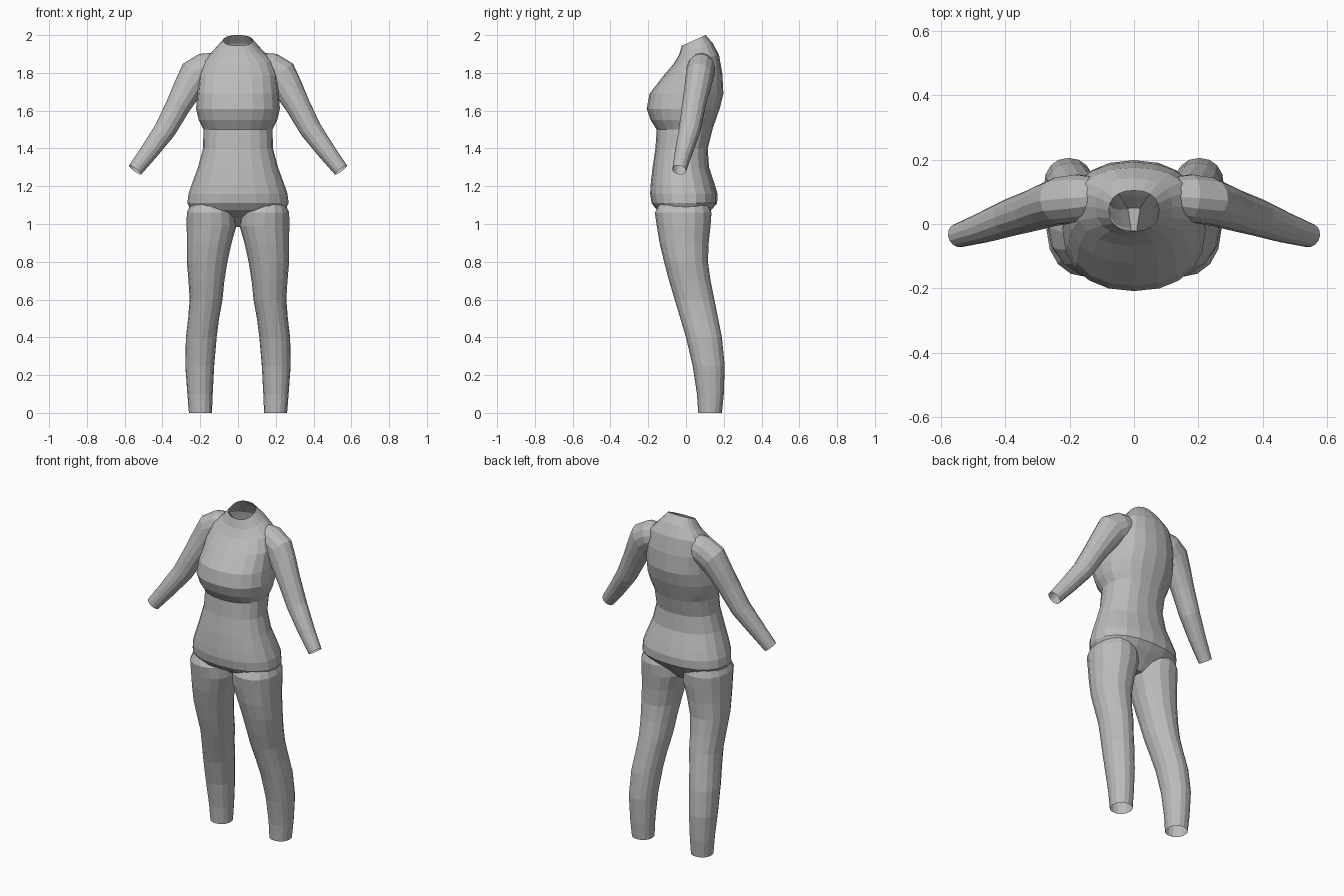
import bpy, bmesh, math
from mathutils import Vector

if "Cube" in bpy.data.objects:
    bpy.data.objects.remove(bpy.data.objects["Cube"])

grey = bpy.data.materials.new("plain grey")
grey.use_nodes = True
COLOUR = (0.5, 0.5, 0.5, 1)
grey.diffuse_color = COLOUR
grey.node_tree.nodes["Principled BSDF"].inputs["Base Color"].default_value = COLOUR


def loft(name, rings):
    """Closed solid skinned through rings of points."""
    bm = bmesh.new()
    loops = [[bm.verts.new(p) for p in ring] for ring in rings]
    for a, b in zip(loops, loops[1:]):
        for i in range(len(a)):
            j = (i + 1) % len(a)
            bm.faces.new((a[i], a[j], b[j], b[i]))
    bm.faces.new(loops[0])
    bm.faces.new(loops[-1])
    bmesh.ops.recalc_face_normals(bm, faces=bm.faces)
    mesh = bpy.data.meshes.new(name)
    bm.to_mesh(mesh)
    bm.free()
    mesh.materials.append(grey)
    obj = bpy.data.objects.new(name, mesh)
    bpy.context.collection.objects.link(obj)
    return obj


def level_ring(z, x0, x1, front, back, tilt=0, square=1, n=20):
    """Rounded section between x0..x1 and front..back, sloping up to the rear."""
    ring = []
    for i in range(n):
        a = 2 * math.pi * i / n
        c, s = math.cos(a), math.sin(a)
        u = math.copysign(abs(c) ** square, c)
        v = math.copysign(abs(s) ** square, s)
        y = (front + back) / 2 + v * (back - front) / 2
        ring.append(Vector(((x0 + x1) / 2 + u * (x1 - x0) / 2, y,
                            z + tilt * v * (back - front) / 2)))
    return ring


# Torso: height, half width, front, back, tilt
TORSO = [
    (0.985, .05, -.02, .05, 0), (1.03, .13, -.07, .09, 0),
    (1.075, .25, -.155, .135, 0), (1.11, .268, -.182, .165, 0),
    (1.16, .262, -.19, .167, 0), (1.21, .245, -.187, .152, 0),
    (1.3, .212, -.177, .122, 0), (1.4, .185, -.162, .115, 0),
    (1.5, .183, -.155, .14, 0), (1.55, .208, -.187, .157, 0),
    (1.61, .222, -.208, .178, 0), (1.69, .215, -.193, .198, 0),
    (1.79, .205, -.122, .192, .05), (1.87, .178, -.067, .175, .2),
    (1.925, .12, -.038, .142, .35), (1.972, .078, -.022, .104, .45),
]
torso = loft("bodysuit", [level_ring(z, -w, w, f, b, t, .88)
                          for z, w, f, b, t in TORSO])

# Leg: height, inner x, outer x, front, back
LEG = [
    (0, .138, .26, .065, .19), (.1, .134, .268, .058, .2),
    (.25, .126, .279, .035, .205), (.4, .113, .276, 0, .19),
    (.5, .1, .264, -.03, .17), (.6, .082, .256, -.06, .15),
    (.7, .072, .262, -.09, .13), (.8, .056, .271, -.116, .116),
    (.9, .034, .27, -.14, .12), (.99, .008, .272, -.155, .13),
    (1.06, .015, .271, -.165, .135), (1.13, .06, .24, -.13, .11),
]
# Arm: centre x, y, z, radius along the slope, radius front to back
ARM = [
    (.1, .085, 1.84, .07, .06), (.17, .08, 1.82, .088, .075),
    (.225, .072, 1.785, .092, .074), (.265, .06, 1.72, .078, .069),
    (.315, .042, 1.63, .066, .064), (.385, .02, 1.5, .058, .058),
    (.465, -.01, 1.39, .049, .048), (.545, -.036, 1.286, .04, .037),
]


def arm_rings(side, n=14):
    centres = [Vector((side * a[0], a[1], a[2])) for a in ARM]
    rings = []
    for k, c in enumerate(centres):
        along = centres[min(k + 1, len(ARM) - 1)] - centres[max(k - 1, 0)]
        across = Vector((0, 1, 0)).cross(along).normalized()
        depth = along.cross(across).normalized()
        turns = [2 * math.pi * i / n for i in range(n)]
        rings.append([c + across * ARM[k][3] * math.cos(t)
                      + depth * ARM[k][4] * math.sin(t) for t in turns])
    return rings


limbs = []
for label, side in (("left", 1), ("right", -1)):
    rings = [level_ring(z, side * i, side * o, f, b, 0, .92, 16)
             for z, i, o, f, b in LEG]
    limbs.append(loft(label + "_leg", rings))
    limbs.append(loft(label + "_arm", arm_rings(side)))

# Join limbs to torso as one skin
for limb in limbs:
    mod = torso.modifiers.new("join", "BOOLEAN")
    mod.operation = "UNION"
    mod.solver = "EXACT"
    mod.object = limb
joined = bpy.data.meshes.new_from_object(
    torso.evaluated_get(bpy.context.evaluated_depsgraph_get()))
torso.modifiers.clear()
torso.data = joined
for limb in limbs:
    bpy.data.objects.remove(limb)

# Open the neck, cuffs and hems
openings = [Vector((0, .04, 1.972))]
for side in (1, -1):
    openings.append(Vector((side * .199, .1275, 0)))
    openings.append(Vector((side * ARM[-1][0], ARM[-1][1], ARM[-1][2])))
bm = bmesh.new()
bm.from_mesh(joined)
caps = [f for f in bm.faces
        if any((f.calc_center_median() - o).length < .02 for o in openings)]
bmesh.ops.delete(bm, geom=caps, context="FACES")
bm.to_mesh(joined)
bm.free()
joined.materials.clear()
joined.materials.append(grey)
for poly in joined.polygons:
    poly.material_index = 0
    poly.use_smooth = False
